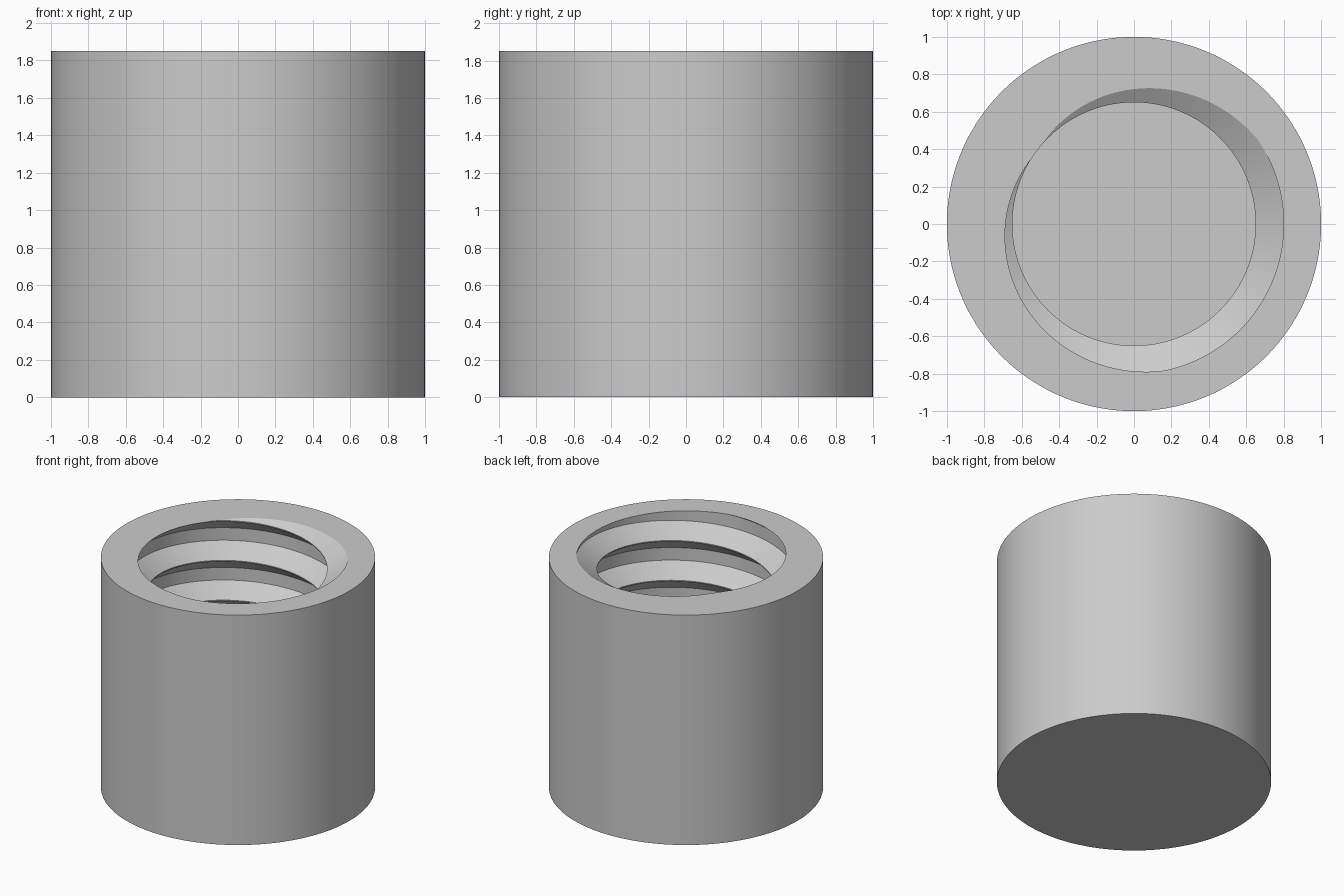
import bpy, bmesh, math

cube = bpy.data.objects.get("Cube")
if cube:
    bpy.data.objects.remove(cube, do_unlink=True)

HEIGHT, OUTER = 1.85, 1.0
CREST, ROOT = 0.65, 0.80
PITCH, DEPTH = 0.32, 1.65
SIDES, TURNS = 144, 8
START = math.radians(35)
# one turn of the thread, going down: (radius, depth below the root edge)
TOOTH = [(ROOT, 0.0), (CREST, 0.093), (CREST, 0.1), (ROOT, 0.219)]


def cross(p, q, d):
    """Point at depth d on the line p-q."""
    t = (d - p[1]) / (q[1] - p[1])
    return (p[0] + t * (q[0] - p[0]), d)


def thread_column(angle):
    """Thread section at one angle, ends gathered at the rim and bore floor."""
    shift = -PITCH * (angle - START) / math.tau - PITCH
    pts = [(r, d + shift + k * PITCH) for k in range(TURNS) for r, d in TOOTH]
    first = next(i for i, p in enumerate(pts) if p[1] > 0)
    last = max(i for i, p in enumerate(pts) if p[1] < DEPTH)
    rim = cross(pts[first - 1], pts[first], 0.0)
    foot = cross(pts[last], pts[last + 1], DEPTH)
    return [rim if i < first else foot if i > last else p
            for i, p in enumerate(pts)]


bm = bmesh.new()


def vert(radius, z, a):
    return bm.verts.new((radius * math.cos(a), radius * math.sin(a), z))


columns, top_ring, base_ring = [], [], []
for s in range(SIDES):
    a = math.tau * s / SIDES
    top_ring.append(vert(OUTER, HEIGHT, a))
    base_ring.append(vert(OUTER, 0, a))
    columns.append([vert(r, HEIGHT - d, a) for r, d in thread_column(a)])

# outer wall, rim and threaded bore; the last column joins one turn along
for s in range(SIDES):
    n = (s + 1) % SIDES
    here, there = columns[s], columns[n]
    bm.faces.new((base_ring[s], base_ring[n], top_ring[n], top_ring[s]))
    bm.faces.new((top_ring[s], top_ring[n], there[0], here[0]))
    if n == 0:
        there = [there[max(0, i - len(TOOTH))] for i in range(len(there))]
    for i in range(len(here) - 1):
        ring = dict.fromkeys((here[i], there[i], there[i + 1], here[i + 1]))
        bm.faces.new(list(ring))

# closed base and bore floor
bm.faces.new(base_ring[::-1])
bm.faces.new([c[-1] for c in columns])
bmesh.ops.remove_doubles(bm, verts=bm.verts, dist=0.0003)
bmesh.ops.recalc_face_normals(bm, faces=bm.faces)

mesh = bpy.data.meshes.new("threaded_cap")
bm.to_mesh(mesh)
bm.free()
cap = bpy.data.objects.new("threaded_cap", mesh)
bpy.context.collection.objects.link(cap)

grey = bpy.data.materials.new("plain_grey")
grey.use_nodes = True
color = (0.6, 0.6, 0.6, 1)
grey.diffuse_color = color
grey.node_tree.nodes["Principled BSDF"].inputs["Base Color"].default_value = color
mesh.materials.append(grey)

bpy.ops.object.select_all(action="DESELECT")
cap.select_set(True)
bpy.context.view_layer.objects.active = cap
bpy.ops.object.shade_smooth_by_angle(angle=math.radians(30))
